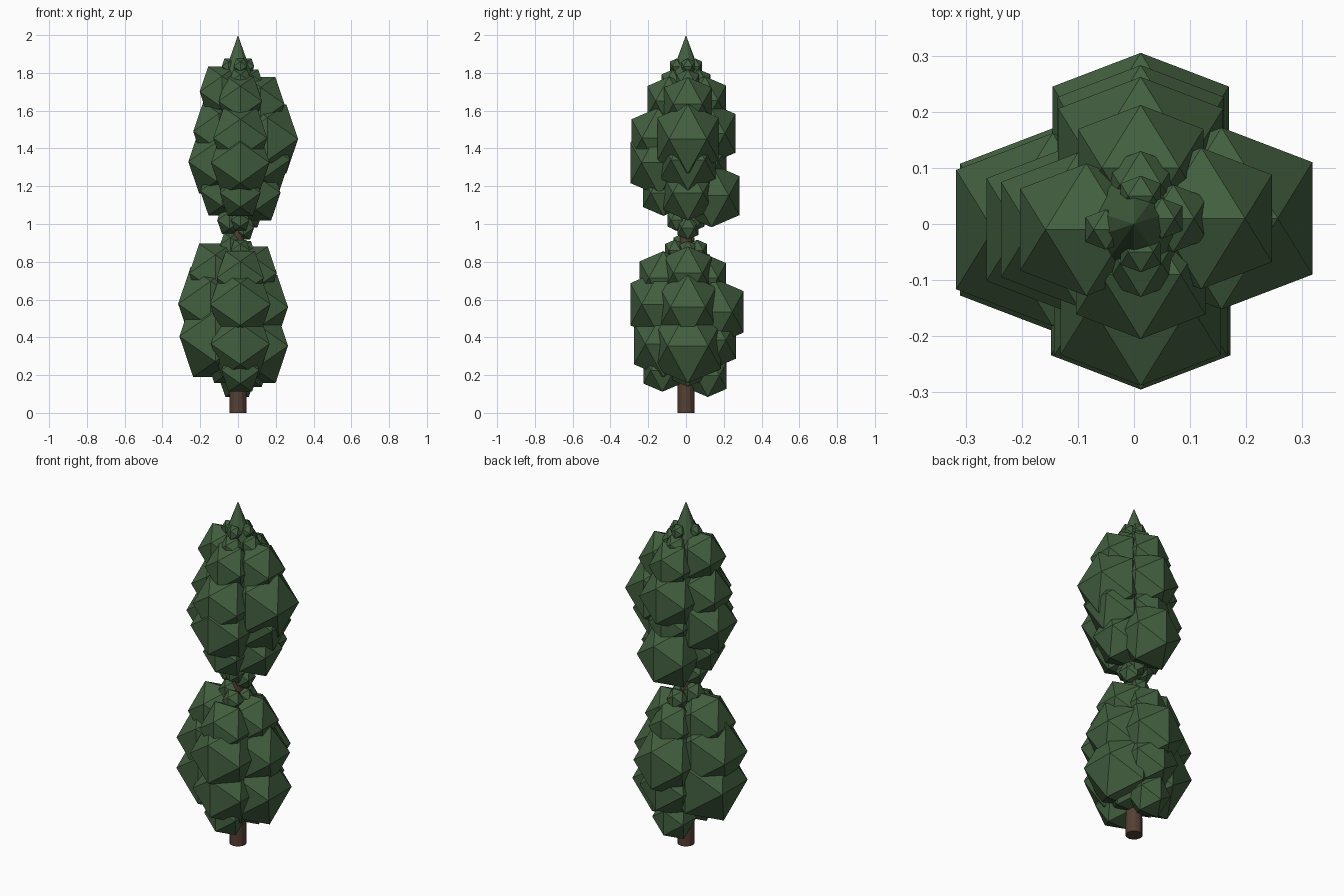
import bpy, bmesh
from mathutils import Vector

PHI = 0.618
STRETCH = 1.13


def material(name, rgb):
    m = bpy.data.materials.new(name)
    m.diffuse_color = (*rgb, 1)
    return m


green = material("foliage_green", (0.055, 0.115, 0.05))
brown = material("bark_brown", (0.09, 0.05, 0.032))


def finish(name, bm, mat):
    me = bpy.data.meshes.new(name)
    bm.to_mesh(me)
    bm.free()
    me.materials.append(mat)
    ob = bpy.data.objects.new(name, me)
    bpy.context.collection.objects.link(ob)
    return ob


def add_clump(bm, x, y, z, h):
    # Icosahedron with edges square to the axes, half-width h
    pts = []
    for s in (-1, 1):
        for t in (-PHI, PHI):
            pts += [(s, t, 0), (0, s, t), (t, 0, s)]
    vs = [bm.verts.new((x + a * h, y + b * h, z + c * h * STRETCH)) for a, b, c in pts]
    bmesh.ops.convex_hull(bm, input=vs)


def foliage(name, sides):
    bm = bmesh.new()
    for (dx, dy, ox, oy), clumps in sides.items():
        for out, z, h in clumps:
            add_clump(bm, dx * out + ox, dy * out + oy, z, h)
    finish(name, bm, green)


# direction plus small sideways drift of each column
RIGHT, LEFT = (1, 0, 0, 0.01), (-1, 0, 0, -0.01)
FRONT, BACK = (0, -1, 0.012, 0), (0, 1, 0.012, 0)

# Clumps: distance from trunk, height, half-width
foliage("lower_foliage", {
    RIGHT: [(0.08, 0.74, 0.125), (0.115, 0.56, 0.15), (0.09, 0.355, 0.175), (0.07, 0.24, 0.09), (0.04, 0.86, 0.045)],
    LEFT: [(0.12, 0.74, 0.138), (0.145, 0.577, 0.172), (0.12, 0.405, 0.19), (0.07, 0.26, 0.09), (0.04, 0.89, 0.055)],
    FRONT: [(0.12, 0.715, 0.125), (0.135, 0.575, 0.16), (0.12, 0.365, 0.155), (0.125, 0.225, 0.10), (0.06, 0.86, 0.05)],
    BACK: [(0.10, 0.715, 0.112), (0.148, 0.535, 0.157), (0.125, 0.385, 0.14), (0.06, 0.86, 0.05)],
    (0, 1, -0.005, 0): [(0.115, 0.197, 0.10)],
})
foliage("upper_foliage", {
    RIGHT: [(0.12, 1.635, 0.126), (0.156, 1.45, 0.162), (0.13, 1.34, 0.145), (0.095, 1.165, 0.13), (0.03, 0.98, 0.055)],
    LEFT: [(0.085, 1.70, 0.118), (0.10, 1.49, 0.137), (0.115, 1.33, 0.148), (0.085, 1.175, 0.115), (0.045, 1.02, 0.065)],
    FRONT: [(0.09, 1.65, 0.115), (0.145, 1.455, 0.143), (0.14, 1.325, 0.155), (0.12, 1.165, 0.108), (0.05, 1.02, 0.048)],
    BACK: [(0.10, 1.655, 0.112), (0.115, 1.48, 0.147), (0.10, 1.33, 0.115), (0.135, 1.15, 0.148), (0.05, 1.02, 0.048)],
})
foliage("crown_foliage", {
    d: [(0.05, 1.835, 0.036), (0.07, 1.75, 0.06)] for d in (RIGHT, LEFT, FRONT, BACK)
})


def tapered(name, sides, r0, r1, z0, z1, mat):
    bm = bmesh.new()
    bmesh.ops.create_cone(bm, cap_ends=True, segments=sides, radius1=r0, radius2=r1, depth=z1 - z0)
    bmesh.ops.translate(bm, verts=bm.verts[:], vec=Vector((0, 0, (z0 + z1) / 2)))
    return finish(name, bm, mat)


# Trunk and pointed top
tapered("trunk", 12, 0.046, 0.02, 0, 1.82, brown)
tapered("tip", 10, 0.085, 0, 1.77, 2.0, green)
